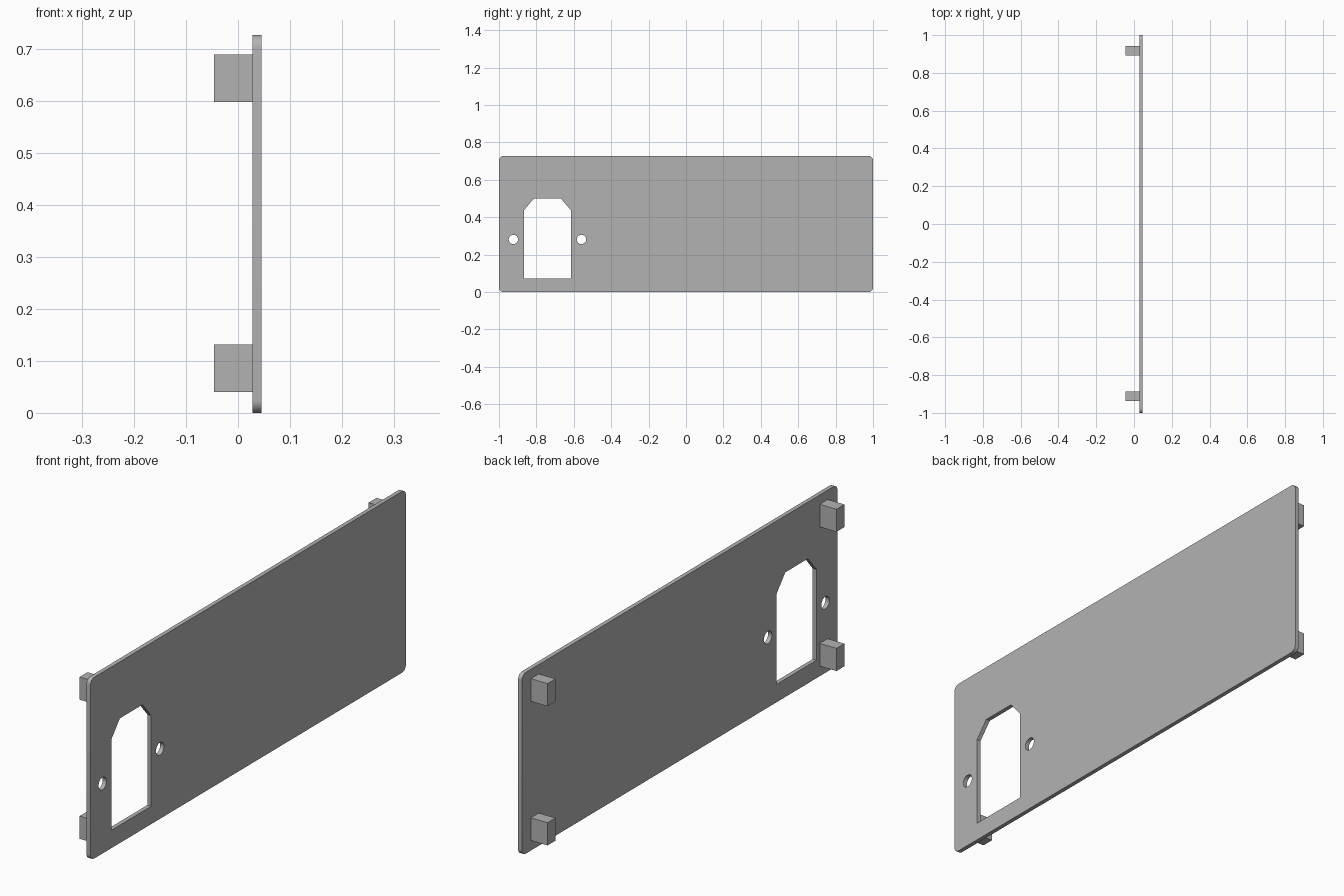
import bpy, bmesh
from math import sin, cos, pi, radians
from mathutils import Matrix, Vector

cube = bpy.data.objects.get("Cube")
if cube:
    bpy.data.objects.remove(cube, do_unlink=True)

grey = bpy.data.materials.new("plain grey")
grey.use_nodes = True
colour = (0.45, 0.45, 0.45, 1)
grey.diffuse_color = colour
grey.node_tree.nodes["Principled BSDF"].inputs["Base Color"].default_value = colour

HEIGHT = 0.727
BACK, FACE = -0.046, 0.045      # full depth along x
PLATE_BACK = 0.028


def arc(cy, cz, r, start, sweep, steps):
    return [(cy + r * cos(start + sweep * i / steps),
             cz + r * sin(start + sweep * i / steps)) for i in range(steps + 1)]


# Panel outlines in the y-z plane
R = 0.024
outline = []
for i, (sy, top) in enumerate([(1, 1), (-1, 1), (-1, 0), (1, 0)]):
    cz = HEIGHT - R if top else R
    outline += arc(sy * (1 - R), cz, R, i * pi / 2, pi / 2, 8)

MID = -0.741
half_socket = [(0.126, 0.072), (0.126, 0.436), (0.072, 0.50)]
socket = [(MID + y, z) for y, z in half_socket]
socket += [(MID - y, z) for y, z in reversed(half_socket)]

screw_holes = [arc(MID + s * 0.182, 0.281, 0.025, 0, 2 * pi, 32)[:-1] for s in (-1, 1)]

# Panel: filled outline with openings, extruded to its thickness
curve = bpy.data.curves.new("panel", "CURVE")
curve.dimensions = "2D"
curve.fill_mode = "BOTH"
curve.extrude = (FACE - PLATE_BACK) / 2
for loop in [outline, socket] + screw_holes:
    spline = curve.splines.new("POLY")
    spline.points.add(len(loop) - 1)
    for point, (y, z) in zip(spline.points, loop):
        point.co = (y, z, 0, 1)
    spline.use_cyclic_u = True
panel = bpy.data.objects.new("panel", curve)
bpy.context.collection.objects.link(panel)
bpy.ops.object.select_all(action="DESELECT")
panel.select_set(True)
bpy.context.view_layer.objects.active = panel
bpy.ops.object.convert(target="MESH")
panel = bpy.context.view_layer.objects.active

# Stand the panel upright, facing +x, and weld its seams
stand = Matrix(((0, 0, 1, (FACE + PLATE_BACK) / 2), (1, 0, 0, 0), (0, 1, 0, 0), (0, 0, 0, 1)))
bm = bmesh.new()
bm.from_mesh(panel.data)
bm.transform(stand)
bmesh.ops.remove_doubles(bm, verts=bm.verts, dist=0.0001)
bmesh.ops.recalc_face_normals(bm, faces=bm.faces)
bm.to_mesh(panel.data)
bm.free()
panel.data.materials.clear()
panel.data.materials.append(grey)
bpy.ops.object.shade_smooth_by_angle(angle=radians(30))


# Mounting blocks behind the four corners
def block(name, y, z):
    size = Vector((PLATE_BACK - BACK, 0.05, 0.091))
    centre = Vector(((PLATE_BACK + BACK) / 2, y, z))
    bm = bmesh.new()
    bmesh.ops.create_cube(bm, size=1, matrix=Matrix.Translation(centre) @ Matrix.Diagonal(size.to_4d()))
    mesh = bpy.data.meshes.new(name)
    bm.to_mesh(mesh)
    bm.free()
    mesh.materials.append(grey)
    bpy.context.collection.objects.link(bpy.data.objects.new(name, mesh))


for end, y in (("front", -0.913), ("back", 0.918)):
    for level, z in (("lower", 0.086), ("upper", 0.644)):
        block(f"{end}_{level}_block", y, z)
